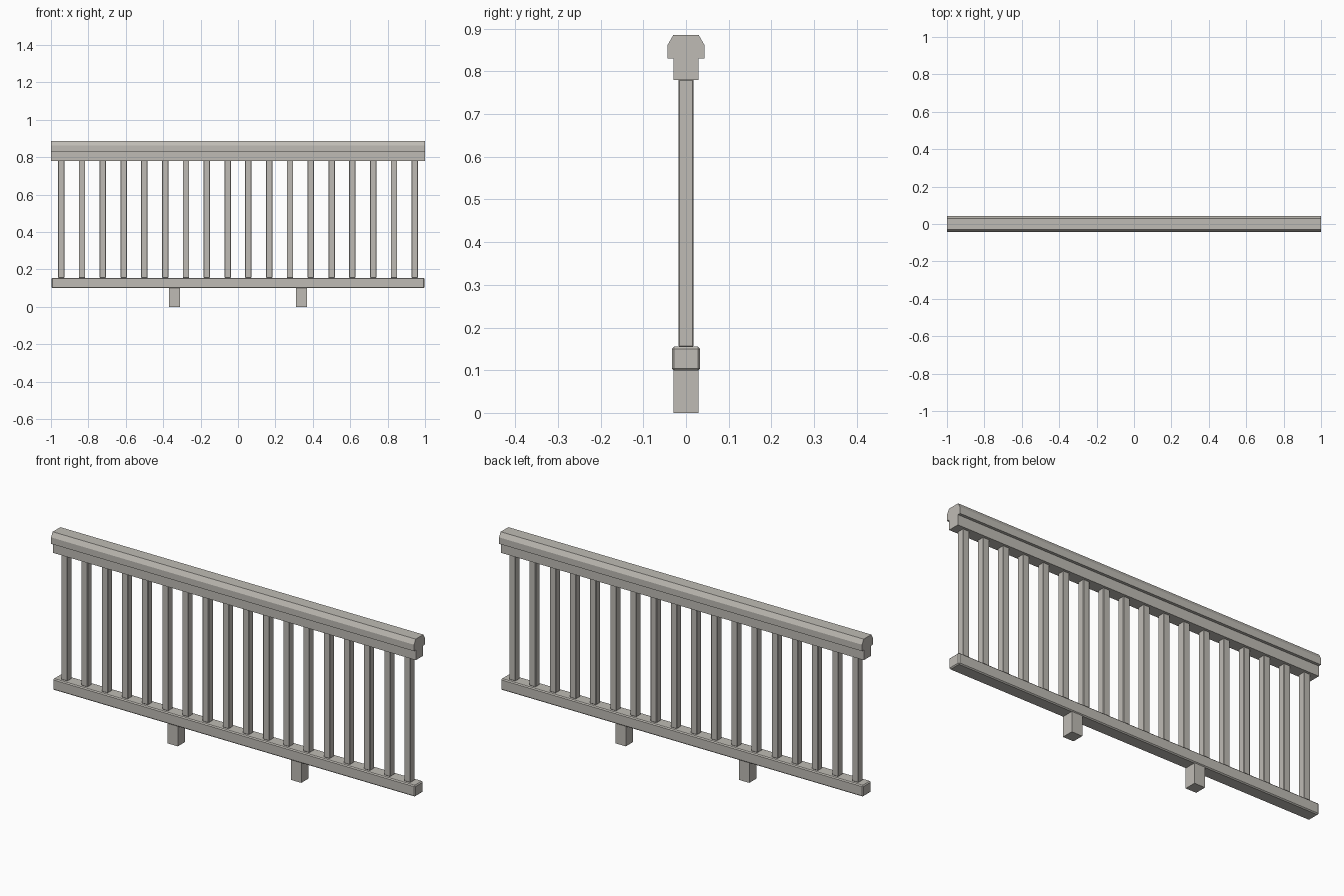
import bpy, bmesh

if "Cube" in bpy.data.objects:
    bpy.data.objects.remove(bpy.data.objects["Cube"])

stone = bpy.data.materials.new("warm grey paint")
stone.diffuse_color = (0.52, 0.50, 0.46, 1)
stone.use_nodes = True
stone.node_tree.nodes["Principled BSDF"].inputs["Base Color"].default_value = stone.diffuse_color


def finish(name, bm):
    bmesh.ops.recalc_face_normals(bm, faces=bm.faces)
    mesh = bpy.data.meshes.new(name)
    bm.to_mesh(mesh)
    bm.free()
    mesh.materials.append(stone)
    obj = bpy.data.objects.new(name, mesh)
    bpy.context.collection.objects.link(obj)
    return obj


def box(name, x, z0, z1, sx, sy, bevel=0):
    """Box centred on y = 0 with an optional chamfer on every edge."""
    bm = bmesh.new()
    bmesh.ops.create_cube(bm, size=1)
    for v in bm.verts:
        v.co = (x + v.co.x * sx, v.co.y * sy, (z0 + z1) / 2 + v.co.z * (z1 - z0))
    if bevel:
        bmesh.ops.bevel(bm, geom=bm.edges[:], offset=bevel, segments=1,
                        affect='EDGES', profile=0.5)
    return finish(name, bm)


# Handrail: half profile mirrored, then extruded along x
half = [(0.029, 0.78), (0.029, 0.83), (0.043, 0.83), (0.043, 0.862), (0.03, 0.885)]
profile = half + [(-y, z) for y, z in reversed(half)]
bm = bmesh.new()
face = bm.faces.new([bm.verts.new((-1, y, z)) for y, z in profile])
ext = bmesh.ops.extrude_face_region(bm, geom=[face], use_keep_orig=True)
for v in [g for g in ext["geom"] if isinstance(g, bmesh.types.BMVert)]:
    v.co.x = 1
finish("handrail", bm)

# Chamfered bottom rail
box("bottom_rail", 0, 0.099, 0.155, 1.996, 0.066, 0.005)

# Row of evenly spaced balusters
COUNT = 18
for i in range(COUNT):
    x = -0.945 + 1.89 * i / (COUNT - 1)
    box(f"baluster_{i + 1}", x, 0.155, 0.781, 0.034, 0.035, 0.002)

# Support feet
for side, x in (("left", -0.34), ("right", 0.34)):
    box(f"{side}_foot", x, 0, 0.101, 0.058, 0.058)
